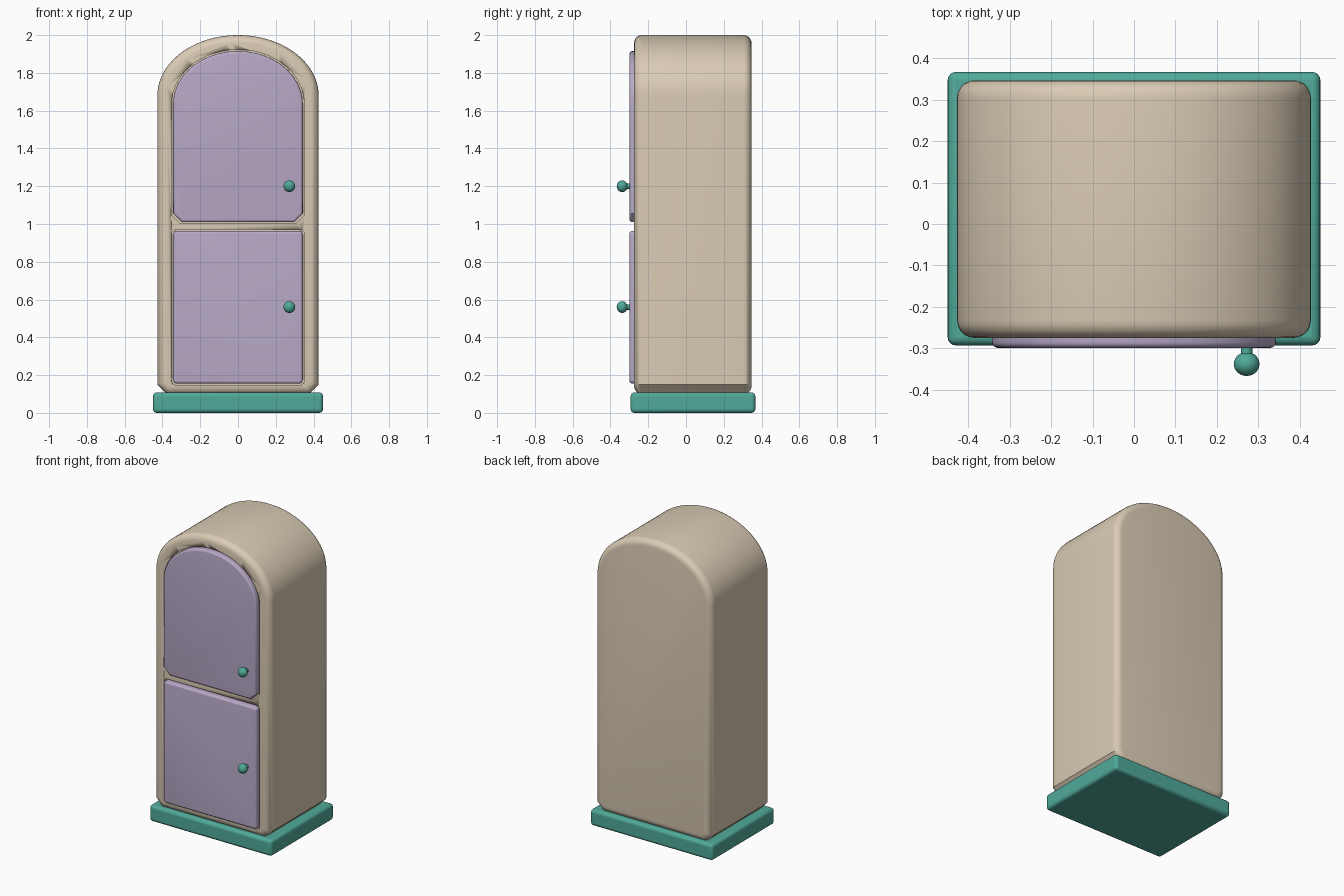
import bpy, bmesh, math

if "Cube" in bpy.data.objects:
    bpy.data.objects.remove(bpy.data.objects["Cube"])


def material(name, rgb):
    m = bpy.data.materials.new(name)
    m.diffuse_color = (*rgb, 1)
    m.use_nodes = True
    m.node_tree.nodes["Principled BSDF"].inputs["Base Color"].default_value = m.diffuse_color
    return m


BEIGE = material("beige", (0.70, 0.60, 0.46))
LILAC = material("lilac", (0.48, 0.40, 0.58))
TEAL = material("teal", (0.08, 0.40, 0.32))


def finish(obj, name, mat):
    obj.name = name
    if not obj.data.materials:
        obj.data.materials.append(mat)
    bpy.ops.object.select_all(action='DESELECT')
    obj.select_set(True)
    bpy.context.view_layer.objects.active = obj
    bpy.ops.object.shade_smooth_by_angle(angle=math.radians(35))
    return obj


def arch(w, z0, z1, rise, chamfer):
    """Upright panel outline: chamfered bottom corners, elliptical top."""
    pts = [(-w, z0 + chamfer), (-w + chamfer, z0), (w - chamfer, z0), (w, z0 + chamfer)]
    n = 40
    for i in range(n + 1):
        a = math.pi * i / n
        pts.append((w * math.cos(a), z1 - rise + rise * math.sin(a)))
    return pts


def rounded_rect(w, z0, z1, r):
    pts = []
    for cx, cz, start in ((w - r, z1 - r, 0), (-w + r, z1 - r, 90),
                          (-w + r, z0 + r, 180), (w - r, z0 + r, 270)):
        for i in range(6):
            a = math.radians(start + 18 * i)
            pts.append((cx + r * math.cos(a), cz + r * math.sin(a)))
    return pts


def slab(name, pts, y0, y1, bevel_front, bevel_back, mat):
    """Extrude an x-z outline along y and round the front and back rims."""
    bm = bmesh.new()
    n = len(pts)
    front = [bm.verts.new((x, y0, z)) for x, z in pts]
    back = [bm.verts.new((x, y1, z)) for x, z in pts]
    faces = [bm.faces.new(front), bm.faces.new(back[::-1])]
    for i in range(n):
        j = (i + 1) % n
        bm.faces.new((front[j], front[i], back[i], back[j]))
    bmesh.ops.recalc_face_normals(bm, faces=bm.faces)
    rims = [list(f.edges) for f in faces]
    for edges, width in zip(rims, (bevel_front, bevel_back)):
        if width:
            bmesh.ops.bevel(bm, geom=edges, offset=width, segments=5,
                            profile=0.5, affect='EDGES')
    me = bpy.data.meshes.new(name)
    bm.to_mesh(me)
    bm.free()
    obj = bpy.data.objects.new(name, me)
    bpy.context.collection.objects.link(obj)
    return finish(obj, name, mat)


# Plinth
bpy.ops.mesh.primitive_cube_add(size=1, location=(0, 0.037, 0.054))
plinth = bpy.context.object
plinth.scale = (0.9, 0.66, 0.108)
bpy.ops.object.transform_apply(location=False, scale=True)
bev = plinth.modifiers.new("round", 'BEVEL')
bev.width, bev.segments = 0.02, 4
finish(plinth, "plinth", TEAL)

# Arched cabinet body
body = slab("cabinet_body", arch(0.427, 0.1, 2.0, 0.32, 0.05),
            -0.275, 0.347, 0.042, 0.042, BEIGE)

# Doors, each set in a slightly larger recess
gap = 0.008
doors = (
    ("upper_door", arch(0.343, 1.01, 1.915, 0.28, 0.045),
     arch(0.343 + gap, 1.01 - gap, 1.915 + gap, 0.28 + gap, 0.045)),
    ("lower_door", rounded_rect(0.343, 0.155, 0.963, 0.02),
     rounded_rect(0.343 + gap, 0.155 - gap, 0.963 + gap, 0.025)),
)
for name, outline, recess in doors:
    slab(name, outline, -0.299, -0.25, 0.014, 0, LILAC)
    cutter = slab(name + "_recess_cutter", recess, -0.4, -0.255, 0, 0, BEIGE)
    cutter.hide_render = True
    cutter.hide_set(True)
    cut = body.modifiers.new(name + "_recess", 'BOOLEAN')
    cut.operation, cut.object, cut.solver = 'DIFFERENCE', cutter, 'EXACT'
# Keep edge smoothing after the recesses are cut
for m in [m for m in body.modifiers if m.type == 'NODES']:
    body.modifiers.move(body.modifiers.find(m.name), len(body.modifiers) - 1)

# Door knobs
for name, z in (("upper", 1.2), ("lower", 0.56)):
    bpy.ops.mesh.primitive_cylinder_add(vertices=24, radius=0.014, depth=0.05,
                                        location=(0.272, -0.311, z),
                                        rotation=(math.pi / 2, 0, 0))
    finish(bpy.context.object, name + "_knob_stem", TEAL)
    bpy.ops.mesh.primitive_uv_sphere_add(segments=28, ring_count=16, radius=0.031,
                                         location=(0.272, -0.338, z))
    knob = bpy.context.object
    knob.scale.y = 0.93
    finish(knob, name + "_knob", TEAL)
